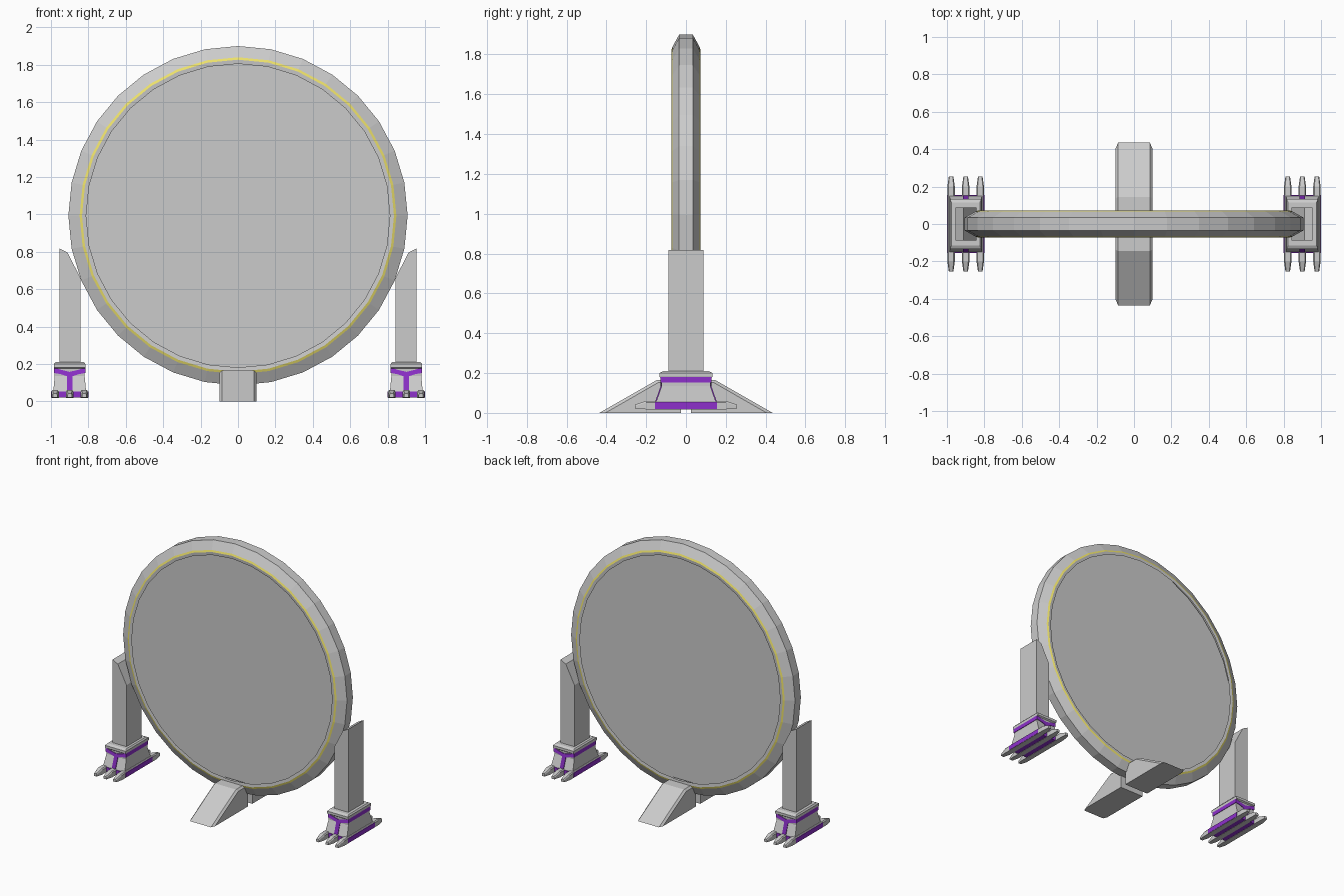
import bpy, bmesh
from math import sin, cos, tau

if "Cube" in bpy.data.objects:
    bpy.data.objects.remove(bpy.data.objects["Cube"])

SIDES, CENTRE_Z = 32, 0.993


def material(name, color):
    m = bpy.data.materials.new(name)
    m.diffuse_color = color
    m.use_nodes = True
    m.node_tree.nodes["Principled BSDF"].inputs["Base Color"].default_value = m.diffuse_color
    return m


GREY = material("grey", (0.8, 0.8, 0.8, 1))
PURPLE = material("purple", (0.27, 0.03, 0.6, 1))
YELLOW = material("yellow", (0.85, 0.76, 0.15, 1))


def finish(name, bm, mat=None):
    bmesh.ops.recalc_face_normals(bm, faces=bm.faces)
    me = bpy.data.meshes.new(name)
    bm.to_mesh(me)
    bm.free()
    ob = bpy.data.objects.new(name, me)
    bpy.context.collection.objects.link(ob)
    if mat:
        me.materials.append(mat)
    return ob


def loft(name, loops, mat=None, caps=True):
    """Skin equal-length point loops, with or without end caps."""
    bm = bmesh.new()
    vs = [[bm.verts.new(p) for p in lp] for lp in loops]
    n = len(vs[0])
    for a, b in zip(vs, vs[1:]):
        for i in range(n):
            j = (i + 1) % n
            bm.faces.new((a[i], a[j], b[j], b[i]))
    if caps:
        bm.faces.new(vs[0])
        if len(vs) > 1:
            bm.faces.new(vs[-1])
    return finish(name, bm, mat)


def lathe(name, profile, mat=None, caps=False):
    """Spin (radius, y) points about the hoop's y axis."""
    loops = [[(r * sin(tau * i / SIDES), y, CENTRE_Z + r * cos(tau * i / SIDES))
              for i in range(SIDES)] for r, y in profile]
    return loft(name, loops, mat, caps)


def rect(cx, z, hx, hy):
    return [(cx - hx, -hy, z), (cx + hx, -hy, z), (cx + hx, hy, z), (cx - hx, hy, z)]


# Faceted channel-shaped hoop with a yellow strip on each face
side = [(0.812, 0.070), (0.834, 0.072), (0.847, 0.067), (0.907, 0.034)]
hoop = lathe("hoop", [(r, -y) for r, y in side] + side[::-1], GREY)
hoop.data.materials.append(YELLOW)
for p in hoop.data.polygons:
    if p.index // SIDES in (1, 5):
        p.material_index = 1

# Thin sheet filling the hoop along its middle
lathe("panel", [(0.88, 0)], caps=True)

# Bottom wedges: profile in y/z with the top edges chamfered
for label, s in (("front", -1), ("back", 1)):
    outer = [(0.025, 0), (0.435, 0), (0.145, 0.166), (0.025, 0.166)]
    inner = [(0.025, 0), (0.405, 0), (0.138, 0.153), (0.025, 0.153)]
    loft(label + "_wedge", [[(x, s * y, z) for y, z in prof] for x, prof in
                            ((-0.098, inner), (-0.085, outer), (0.085, outer), (0.098, inner))])

# Body sections of each foot: z, half x, half y
FOOT = [(0.05, 0.088, 0.152), (0.135, 0.08, 0.122), (0.175, 0.081, 0.124),
        (0.182, 0.084, 0.134), (0.2, 0.084, 0.134), (0.21, 0.076, 0.115)]


def band_depth(z):
    return 0.127 + max(0, 0.135 - z) * 0.353


for label, s in (("left", -1), ("right", 1)):
    cx = 0.9 * s
    # Upright, cut at the top where it meets the hoop
    post = [(0.842, 0.19), (0.955, 0.19), (0.955, 0.818), (0.912, 0.796), (0.842, 0.66)]
    loft(label + "_upright", [[(s * x, y, z) for x, z in post] for y in (-0.088, 0.088)])

    # Foot body and purple sole
    loft(label + "_foot", [rect(cx, *sec) for sec in FOOT])
    loft(label + "_sole", [rect(cx, z, 0.1, 0.155) for z in (0.02, 0.054)], PURPLE)

    # Y-shaped purple band running right through the foot
    half = [(0.015, 0.052), (0.015, 0.135), (0.05, 0.146), (0.0835, 0.152), (0.0835, 0.182), (0.05, 0.17)]
    y_shape = half + [(0, 0.158)] + [(-x, z) for x, z in reversed(half)]
    loft(label + "_band", [[(cx + x, d * band_depth(z), z) for x, z in y_shape]
                           for d in (-1, 1)], PURPLE)

    # Three tapered toe bars crossing under the foot
    for i, dx in enumerate((-0.078, 0, 0.078)):
        loops = []
        for y, hx, z0, z1 in ((-0.255, 0.012, 0.022, 0.042), (-0.2, 0.02, 0.018, 0.06),
                              (0.2, 0.02, 0.018, 0.06), (0.255, 0.012, 0.022, 0.042)):
            x = cx + dx
            loops.append([(x - hx, y, z0), (x + hx, y, z0), (x + hx, y, z1 - 0.008),
                          (x + hx * 0.7, y, z1), (x - hx * 0.7, y, z1), (x - hx, y, z1 - 0.008)])
        loft(f"{label}_toe_{i + 1}", loops)
